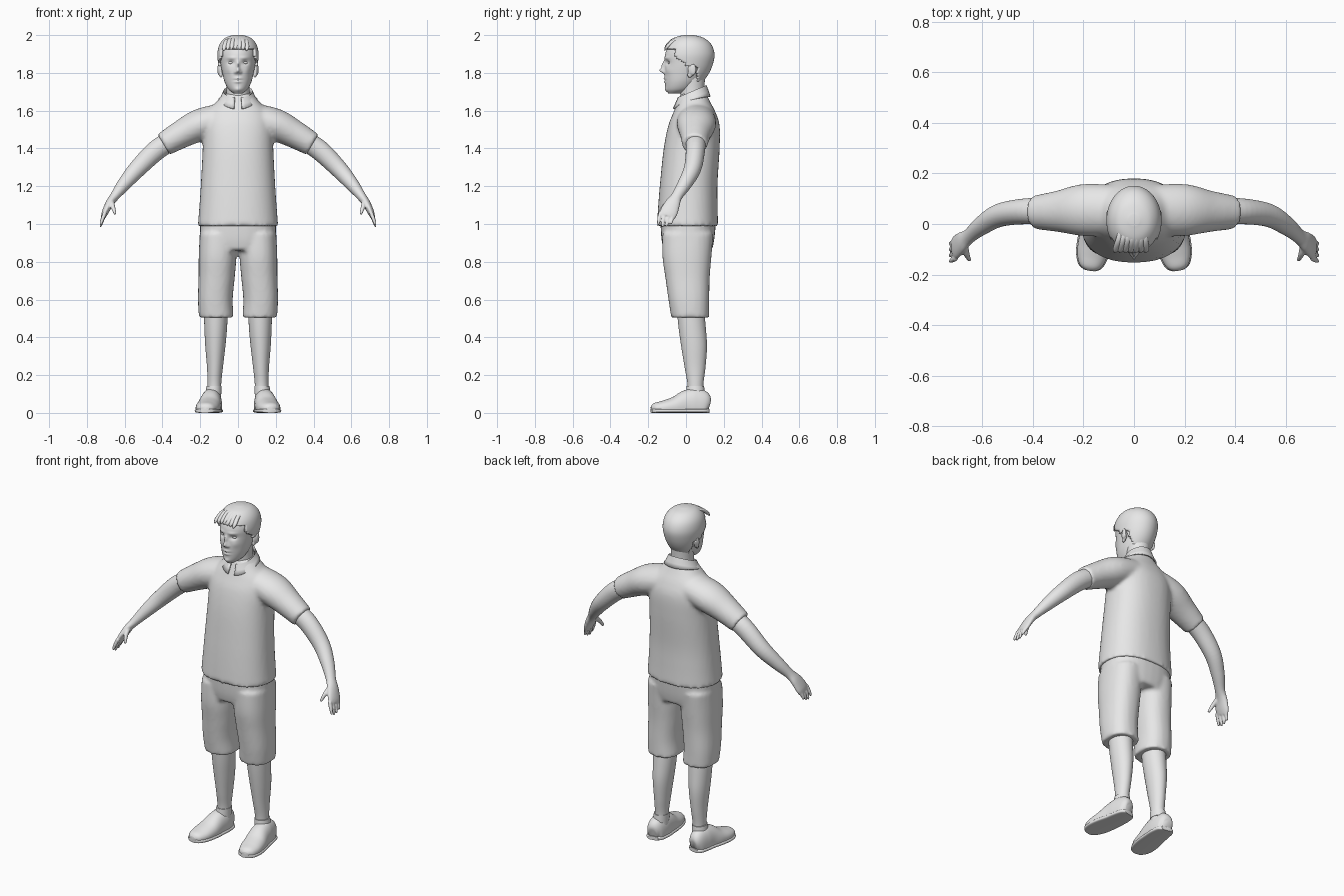
import bpy, bmesh, math
from mathutils import Vector

cube = bpy.data.objects.get("Cube")
if cube:
    bpy.data.objects.remove(cube)

grey = bpy.data.materials.new("light_grey")
grey.use_nodes = True
grey.diffuse_color = (0.8, 0.8, 0.8, 1)
grey.node_tree.nodes["Principled BSDF"].inputs["Base Color"].default_value = (0.8, 0.8, 0.8, 1)


def spline(rows, steps):
    """Smooth interpolation through rows of numbers."""
    out = []
    for i in range(len(rows) - 1):
        a, b, c, d = (rows[max(0, min(len(rows) - 1, i + k))] for k in (-1, 0, 1, 2))
        for s in range(steps):
            t = s / steps
            out.append([q + 0.5 * t * (r - p + t * (2 * p - 5 * q + 4 * r - w + t * (3 * (q - r) + w - p)))
                        for p, q, r, w in zip(a, b, c, d)])
    return out + [list(rows[-1])]


def loft(bm, rows, upright=True, ref=(0, 1, 0), sides=32, steps=6, power=2.0):
    """Closed tube through rows of x, y, z, radius across, radius along ref."""
    rows = spline(rows, steps)
    points = [Vector(r[:3]) for r in rows]
    rings = []
    for i, r in enumerate(rows):
        tangent = Vector((0, 0, 1))
        if not upright:
            tangent = (points[min(i + 1, len(rows) - 1)] - points[max(i - 1, 0)]).normalized()
        side = Vector(ref)
        side = (side - tangent * side.dot(tangent)).normalized()
        across = side.cross(tangent)
        ring = []
        for k in range(sides):
            a = math.tau * k / sides
            c, s = math.cos(a), math.sin(a)
            u = math.copysign(abs(c) ** (2 / power), c) * max(r[3], 0.001)
            v = math.copysign(abs(s) ** (2 / power), s) * max(r[4], 0.001)
            ring.append(bm.verts.new(points[i] + across * u + side * v))
        rings.append(ring)
    for lo, hi in zip(rings, rings[1:]):
        for k in range(sides):
            n = (k + 1) % sides
            bm.faces.new((lo[k], lo[n], hi[n], hi[k]))
    bm.faces.new(rings[0])
    bm.faces.new(rings[-1])


def ball(bm, centre, size):
    new = bmesh.ops.create_uvsphere(bm, u_segments=20, v_segments=12, radius=1)["verts"]
    for v in new:
        v.co = Vector(centre) + Vector(a * b for a, b in zip(v.co, size))


def finish(name, bm, voxel=0, smooth=0, mirror=False, angle=50):
    """Turn a bmesh into an object, optionally fused and mirrored."""
    bmesh.ops.recalc_face_normals(bm, faces=bm.faces)
    mesh = bpy.data.meshes.new(name)
    bm.to_mesh(mesh)
    bm.free()
    mesh.materials.append(grey)
    ob = bpy.data.objects.new(name, mesh)
    bpy.context.collection.objects.link(ob)
    bpy.ops.object.select_all(action="DESELECT")
    ob.select_set(True)
    bpy.context.view_layer.objects.active = ob
    bpy.ops.object.shade_smooth_by_angle(angle=math.radians(angle))
    if voxel:
        m = ob.modifiers.new("fuse", "REMESH")
        m.mode, m.voxel_size, m.use_smooth_shade = "VOXEL", voxel, True
    if smooth:
        m = ob.modifiers.new("relax", "SMOOTH")
        m.factor, m.iterations = 0.5, smooth
    if mirror:
        m = ob.modifiers.new("mirror", "MIRROR")
        m.use_mirror_merge = False
    return ob


def flip(rows):
    return [(-r[0], *r[1:]) for r in rows]


# Shirt: torso fused with both sleeves
bm = bmesh.new()
loft(bm, [(0, .008, .99, .213, .162), (0, .01, 1.1, .204, .157), (0, .015, 1.22, .196, .152),
          (0, .03, 1.4, .187, .148), (0, .042, 1.52, .185, .136), (0, .045, 1.59, .165, .112),
          (0, .042, 1.645, .115, .087), (0, .04, 1.69, .075, .068)], power=2.3, sides=48)
sleeve = [(.08, .055, 1.56, .08, .1), (.2, .055, 1.525, .085, .103), (.3, .05, 1.475, .074, .082),
          (.395, .046, 1.42, .063, .066)]
for rows in (sleeve, flip(sleeve)):
    loft(bm, rows, upright=False)
finish("shirt", bm, voxel=.011, smooth=5)

# Folded collar, open at the throat
bm = bmesh.new()
grid = []
for i in range(33):
    a = math.radians(-168 + 336 * i / 32)
    front = (1 - math.cos(a)) / 2
    grid.append([bm.verts.new((math.sin(a) * r, .032 + math.cos(a) * q, z)) for r, q, z in (
        (.07, .07, 1.715 - .065 * front), (.078, .077, 1.735 - .065 * front),
        (.092, .09, 1.7 - .06 * front), (.104, .098 + .006 * front, 1.675 - .065 * front ** 2))])
for a, b in zip(grid, grid[1:]):
    for k in range(3):
        bm.faces.new((a[k], b[k], b[k + 1], a[k + 1]))
collar = finish("collar", bm, angle=60)
m = collar.modifiers.new("thickness", "SOLIDIFY")
m.thickness = .008

# Shorts: pelvis fused with both legs
bm = bmesh.new()
loft(bm, [(0, .01, .86, .18, .128), (0, .01, .92, .2, .14), (0, .012, 1.02, .2, .148)], power=2.4)
leg = [(.115, .022, .505, .092, .1), (.12, .015, .6, .092, .108), (.113, .008, .72, .096, .118),
       (.108, .005, .83, .1, .13), (.105, .01, .95, .098, .135)]
for rows in (leg, flip(leg)):
    loft(bm, rows, power=2.3)
finish("shorts", bm, voxel=.011, smooth=4)

# Bare lower legs
bm = bmesh.new()
loft(bm, [(.125, .05, .07, .036, .042), (.125, .05, .15, .036, .042), (.122, .048, .24, .042, .055),
          (.12, .043, .35, .053, .068), (.118, .033, .45, .06, .072), (.117, .022, .56, .064, .072)])
finish("lower_legs", bm, mirror=True)

# Shoes, flattened underneath, with a thin sole
shoe = [(.135, .12, .035, .03, .026), (.138, .1, .04, .075, .045), (.14, .05, .04, .09, .055),
        (.145, 0, .04, .08, .058), (.155, -.06, .03, .056, .063), (.165, -.12, .025, .04, .06),
        (.172, -.165, .022, .03, .044), (.175, -.183, .02, .015, .02)]
bm = bmesh.new()
loft(bm, shoe, upright=False, ref=(1, 0, 0), power=2.2)
for v in bm.verts:
    v.co.z = max(v.co.z, .006)
finish("shoes", bm, mirror=True)
bm = bmesh.new()
loft(bm, [(x, y, .011, .011, w + .005) for x, y, z, h, w in shoe], upright=False, ref=(1, 0, 0), power=4)
finish("soles", bm, mirror=True, angle=40)

# Ankle socks
bm = bmesh.new()
loft(bm, [(.13, .05, .1, .043, .05), (.127, .05, .142, .04, .046)], steps=3)
finish("shoe_collars", bm, mirror=True)

# Arms with palms, fingers and thumbs
bm = bmesh.new()
loft(bm, [(.33, .05, 1.455, .052, .055), (.43, .05, 1.392, .054, .051), (.53, .035, 1.295, .047, .046),
          (.6, -.005, 1.215, .037, .038), (.652, -.048, 1.148, .025, .03), (.68, -.07, 1.11, .021, .04),
          (.702, -.09, 1.065, .018, .047), (.712, -.1, 1.04, .013, .042)], upright=False)
for i, reach in enumerate((.045, .058, .06, .05)):
    y = -.066 - .023 * i
    loft(bm, [(.704, y, 1.06, .011, .011), (.718, y - .008, 1.05 - reach / 2, .01, .01),
              (.728, y - .013, 1.045 - reach, .006, .006)], upright=False, sides=12)
loft(bm, [(.67, -.08, 1.12, .014, .016), (.662, -.118, 1.09, .012, .013), (.65, -.143, 1.052, .007, .008)],
     upright=False, sides=12)
finish("arms", bm, voxel=.005, smooth=2, mirror=True)

# Neck
bm = bmesh.new()
loft(bm, [(0, .04, 1.6, .07, .065), (0, .033, 1.7, .061, .064), (0, .035, 1.8, .066, .068)])
finish("neck", bm)

# Head profile: height, half width, front, back
skull = [(1.69, .022, -.092, -.03), (1.712, .05, -.106, .03), (1.75, .07, -.111, .07),
         (1.8, .083, -.114, .108), (1.85, .092, -.112, .13), (1.9, .096, -.11, .138),
         (1.945, .086, -.09, .122), (1.975, .06, -.055, .085), (1.988, .02, -.005, .035)]
rows = [(0, (f + b) / 2, z, w, (b - f) / 2) for z, w, f, b in skull]

# Face: soft bumps given as x, z, spread, spread, push
bumps = [(0, 1.812, .012, .013, .024), (0, 1.84, .008, .022, .016), (.014, 1.803, .007, .007, .009),
         (.037, 1.854, .016, .011, -.013), (.034, 1.88, .024, .007, .005), (0, 1.771, .02, .005, .007),
         (0, 1.753, .017, .006, .007), (0, 1.762, .024, .003, -.004), (0, 1.712, .018, .012, .006),
         (.05, 1.815, .016, .02, .004)]
bm = bmesh.new()
loft(bm, rows, sides=112, steps=9)
for v in bm.verts:
    if v.co.y < 0:
        v.co.y -= sum(d * math.exp(-((abs(v.co.x) - x) / sx) ** 2 - ((v.co.z - z) / sz) ** 2)
                      for x, z, sx, sz, d in bumps)
finish("head", bm, angle=80)

# Eyes and ears
bm = bmesh.new()
ball(bm, (.036, -.082, 1.854), (.016, .014, .009))
finish("eyes", bm, mirror=True)
bm = bmesh.new()
ball(bm, (.093, .03, 1.815), (.011, .021, .034))
ball(bm, (.09, .02, 1.79), (.009, .013, .016))
ball(bm, (.103, .038, 1.818), (.006, .016, .03))
finish("ears", bm, voxel=.004, smooth=2, mirror=True)


# Hair: the skull shell above the hairline
def hairline(y):
    if y < -.055:
        return 1.925
    if y < 0:
        return 1.87 - .7 * (y + .03)
    return 1.835 if y < .055 else 1.755


bm = bmesh.new()
loft(bm, rows, sides=64, steps=8)
gone = [f for f in bm.faces if f.calc_center_median().z < hairline(f.calc_center_median().y)]
bmesh.ops.delete(bm, geom=gone, context="FACES")
hair = finish("hair", bm)
m = hair.modifiers.new("thickness", "SOLIDIFY")
m.thickness, m.offset = .013, 1

# Loose locks swept over the brow and crown
bm = bmesh.new()
for i in range(7):
    x = -.06 + .02 * i
    drop = 2.2 * x * x
    loft(bm, [(x * .7, .0, 1.985 - drop, .004, .01), (x * .85 - .008, -.06, 1.978 - drop, .009, .013),
              (x - .012, -.1, 1.945 - drop, .008, .012), (x - .016, -.113, 1.925 - drop, .002, .003)],
         upright=False, ref=(1, 0, 0), sides=10)
finish("hair_locks", bm)
